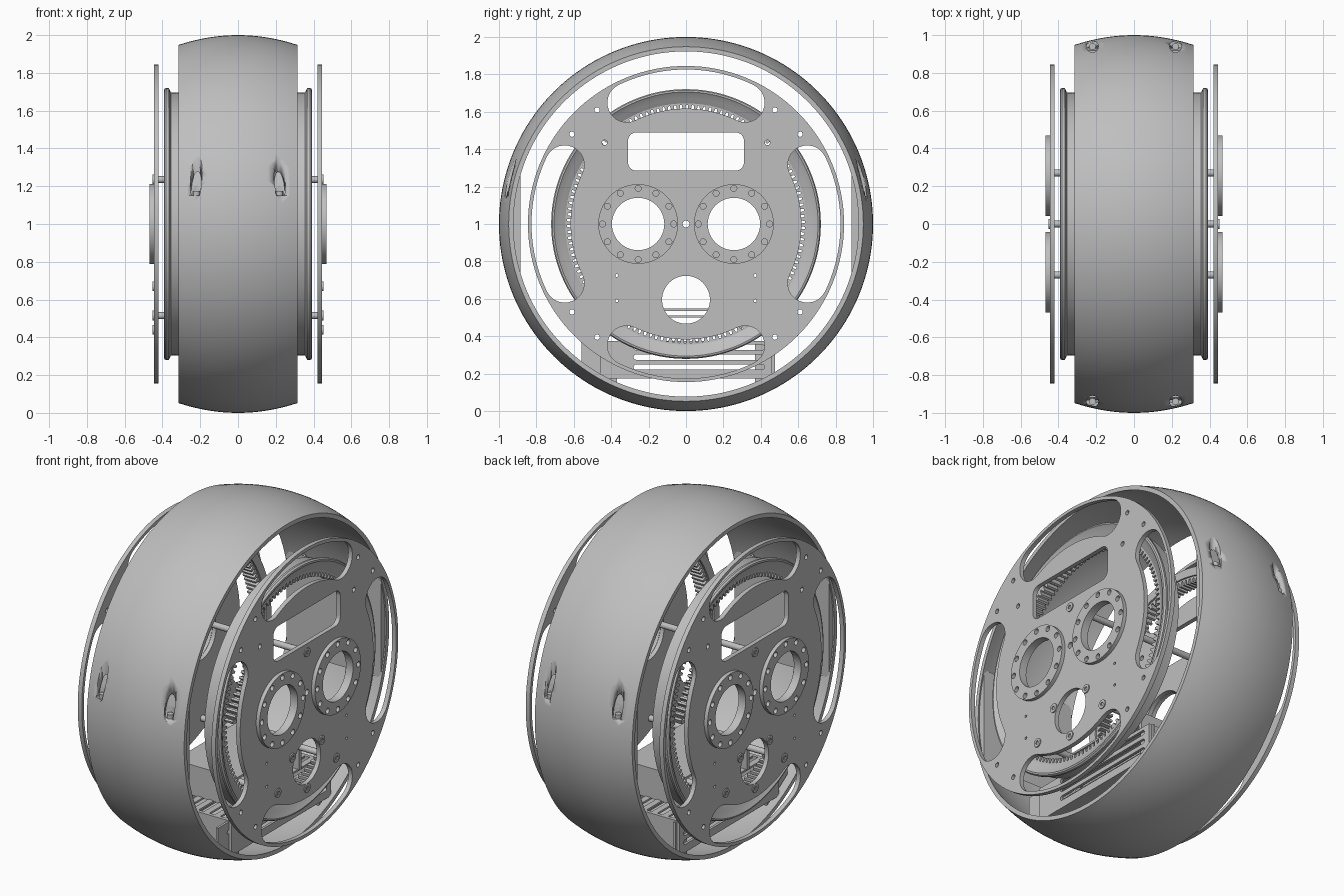
import bpy, bmesh
from math import sin, cos, pi, radians, sqrt
from mathutils import Matrix

if "Cube" in bpy.data.objects:
    bpy.data.objects.remove(bpy.data.objects["Cube"])

GREY = (0.52, 0.52, 0.52, 1)
grey = bpy.data.materials.new("light_grey")
grey.use_nodes = True
grey.diffuse_color = GREY
grey.node_tree.nodes["Principled BSDF"].inputs["Base Color"].default_value = GREY

# Profile plane (y, z) extruded along x
SIDEWAYS = Matrix(((0, 0, 1, 0), (1, 0, 0, 0), (0, 1, 0, 0), (0, 0, 0, 1)))


def finish(name, mesh):
    mesh.materials.clear()
    mesh.materials.append(grey)
    ob = bpy.data.objects.new(name, mesh)
    bpy.context.collection.objects.link(ob)
    bpy.ops.object.select_all(action="DESELECT")
    ob.select_set(True)
    bpy.context.view_layer.objects.active = ob
    bpy.ops.object.shade_smooth_by_angle(angle=radians(30))
    return ob


def plate(name, loops, x0, x1):
    """Solid plate from an outline and its holes, between x0 and x1."""
    cu = bpy.data.curves.new(name, "CURVE")
    cu.dimensions, cu.fill_mode = "2D", "BOTH"
    cu.extrude = abs(x1 - x0) / 2
    for loop in loops:
        sp = cu.splines.new("POLY")
        sp.points.add(len(loop) - 1)
        for p, (y, z) in zip(sp.points, loop):
            p.co = (y, z, 0, 1)
        sp.use_cyclic_u = True
    tmp = bpy.data.objects.new(name, cu)
    mesh = bpy.data.meshes.new_from_object(tmp)
    bpy.data.objects.remove(tmp)
    mesh.transform(Matrix.Translation(((x0 + x1) / 2, 0, 0)) @ SIDEWAYS)
    bm = bmesh.new()
    bm.from_mesh(mesh)
    bmesh.ops.remove_doubles(bm, verts=bm.verts, dist=1e-5)
    bmesh.ops.recalc_face_normals(bm, faces=bm.faces)
    bm.to_mesh(mesh)
    bm.free()
    return finish(name, mesh)


def revolve(name, profile, n=128):
    """Ring from a closed (x, radius) profile about the wheel axle."""
    bm = bmesh.new()
    rings = [[bm.verts.new((x, r * sin(2 * pi * i / n), 1 + r * cos(2 * pi * i / n)))
              for x, r in profile] for i in range(n)]
    m = len(profile)
    for i in range(n):
        a, b = rings[i], rings[(i + 1) % n]
        for j in range(m):
            k = (j + 1) % m
            bm.faces.new((a[j], a[k], b[k], b[j]))
    bmesh.ops.recalc_face_normals(bm, faces=bm.faces)
    mesh = bpy.data.meshes.new(name)
    bm.to_mesh(mesh)
    bm.free()
    return finish(name, mesh)


def upright(name, x, y, z0, z1, r):
    bm = bmesh.new()
    bmesh.ops.create_cone(bm, cap_ends=True, segments=32, radius1=r, radius2=r, depth=z1 - z0,
                          matrix=Matrix.Translation((x, y, (z0 + z1) / 2)))
    mesh = bpy.data.meshes.new(name)
    bm.to_mesh(mesh)
    bm.free()
    return finish(name, mesh)


def arc(y, z, r, a0, a1, n):
    return [(y + r * cos(radians(a0 + (a1 - a0) * i / n)),
             z + r * sin(radians(a0 + (a1 - a0) * i / n))) for i in range(n + 1)]


def circle(y, z, r, n=32):
    return arc(y, z, r, 0, 360, n)[:-1]


def rounded(y0, y1, z0, z1, r):
    return (arc(y1 - r, z1 - r, r, 0, 90, 6) + arc(y0 + r, z1 - r, r, 90, 180, 6)
            + arc(y0 + r, z0 + r, r, 180, 270, 6) + arc(y1 - r, z0 + r, r, 270, 360, 6))


def box(y0, y1, z0, z1):
    return [(y0, z0), (y1, z0), (y1, z1), (y0, z1)]


def arc_slot(mid, half=26, r0=0.617, r1=0.826):
    """Curved slot about the axle with round ends."""
    rm, e = (r0 + r1) / 2, (r1 - r0) / 2
    a, b = mid - half, mid + half
    ends = [(rm * cos(radians(t)), 1 + rm * sin(radians(t))) for t in (a, b)]
    return (arc(0, 1, r1, a, b, 32) + arc(*ends[1], e, b, b + 180, 12)[1:-1]
            + arc(0, 1, r0, b, a, 32) + arc(*ends[0], e, a + 180, a + 360, 12)[1:-1])


# Crowned outer shell, open on both sides
HALF, WALL = 0.315, 0.025
xs = [HALF * (i / 8 - 1) for i in range(17)]
crown = [(x, 1 - 0.052 * (x / HALF) ** 2) for x in xs]
shell = revolve("outer_shell", crown + [(x, r - WALL) for x, r in reversed(crown)], 160)

# Flat clamping blocks inside the shell, with screw pockets
half_angle = 18.2
bosses = [plate(n, [arc(0, 1, 0.932, c - half_angle, c + half_angle, 24)], -0.305, 0.305)
          for n, c in (("back_clamp_block", 0), ("front_clamp_block", 180))]
for sx in (-1, 1):
    for sy in (-1, 1):
        cutter = upright("pocket_cutter", sx * 0.22, sy * 0.94, 1.15, 1.6, 0.031)
        cutter.hide_render = True
        for target in (shell, bosses[0] if sy > 0 else bosses[1]):
            bpy.context.view_layer.objects.active = target
            mod = target.modifiers.new("pocket", "BOOLEAN")
            mod.operation, mod.object, mod.solver = "DIFFERENCE", cutter, "EXACT"
            # Keep the pocket ahead of the smoothing modifier
            bpy.ops.object.modifier_move_to_index(modifier="pocket", index=0)
            bpy.ops.object.modifier_apply(modifier="pocket")
        bpy.data.objects.remove(cutter)
        upright("clamp_screw", sx * 0.22, sy * 0.94, 1.13, 1.175, 0.018)

# Holes shared by both side plates
HUBS = (-0.256, 0.256)
cutouts = [arc_slot(a) for a in (0, 90, 180, 270)]
cutouts += [rounded(-0.31, 0.31, 1.285, 1.49, 0.045), circle(0, 0.595, 0.128, 48), circle(0, 1, 0.018)]
cutouts += [circle(y, 1, 0.142, 48) for y in HUBS]
for y, z in ((0.475, 1.61), (0.61, 1.48), (0.435, 1.435), (0.61, 0.53),
             (0.475, 0.395), (0.37, 0.725), (0.37, 0.59)):
    r = 0.008 if y < 0.4 else 0.014
    cutouts += [circle(s * y, z, r, 16) for s in (-1, 1)]

# Internal gear outline
TEETH = 126
gear = []
for i in range(TEETH):
    for f, r in ((0, 0.636), (0.3, 0.636), (0.45, 0.61), (0.85, 0.61)):
        t = 2 * pi * (i + f) / TEETH
        gear.append((r * sin(t), 1 + r * cos(t)))

rim = [(0.27, 0.645), (0.355, 0.645), (0.37, 0.67), (0.385, 0.698), (0.392, 0.706), (0.39, 0.715),
       (0.38, 0.721), (0.366, 0.719), (0.356, 0.697), (0.315, 0.695), (0.27, 0.695)]
bolts = [(0, 1.235), (0.135, 0.67), (-0.135, 0.67), (0.27, 0.515), (-0.27, 0.515), (0, 0.44)]

for s, side in ((1, "left"), (-1, "right")):
    plate(side + "_side_plate", [circle(0, 1, 0.845, 128)] + cutouts, s * 0.42, s * 0.446)
    for y in HUBS:
        holes = [circle(y + 0.19 * cos(k * pi / 6), 1 + 0.19 * sin(k * pi / 6), 0.016, 16) for k in range(12)]
        plate(side + "_hub_flange", [circle(y, 1, 0.213, 64), circle(y, 1, 0.14, 48)] + holes,
              s * 0.444, s * 0.468)
    for y, z in bolts:
        plate(side + "_bolt_head", [circle(y, z, 0.026, 24), circle(y, z, 0.012, 6)], s * 0.44, s * 0.452)
    revolve(side + "_rim_ring", [(s * x, r) for x, r in rim])
    plate(side + "_gear_ring", [circle(0, 1, 0.65, 128), gear], s * 0.28, s * 0.355)

    # Slotted tray wall
    slots = [rounded(-0.28, 0.42, z - 0.014, z + 0.014, 0.0135) for z in (0.235, 0.288, 0.341)]
    plate(side + "_tray_wall", [box(-0.46, 0.46, 0.18, 0.375)] + slots, s * 0.265, s * 0.28)

    # Feet that seat the tray on the shell
    for y0, y1 in ((-0.56, -0.37), (0.37, 0.475)):
        seat = [(y, 1 - sqrt(0.93 ** 2 - y * y)) for y in (y0, (y0 + y1) / 2, y1)]
        rivet = circle((y0 + y1) / 2, 0.31, 0.012, 12)
        plate(side + "_tray_foot", [seat + [(y1, 0.37), (y0, 0.37)], rivet], s * 0.25, s * 0.264)

# Standoff rods across the wheel
for y, z in (bolts[0], bolts[3], bolts[4]):
    plate("standoff_rod", [circle(y, z, 0.018, 20)], -0.44, 0.44)

# Tray: end walls, floor rails, slatted deck and raised shelf
for y in (-0.45, 0.45):
    plate("tray_end_wall", [box(y - 0.01, y + 0.01, 0.18, 0.375)], -0.27, 0.27)
for s in (-1, 1):
    plate("tray_floor_rail", [box(-0.46, 0.46, 0.175, 0.19)], s * 0.17, s * 0.28)
for i in range(8):
    x = -0.245 + 0.07 * i
    plate("deck_slat", [box(-0.45, 0.45, 0.364, 0.375)], x - 0.018, x + 0.018)
for z in (0.5, 0.535):
    plate("shelf", [box(-0.3, 0.3, z, z + 0.012)], -0.2, 0.2)
for y in (-0.29, 0.29):
    plate("shelf_post", [box(y - 0.01, y + 0.01, 0.37, 0.54)], -0.2, 0.2)
